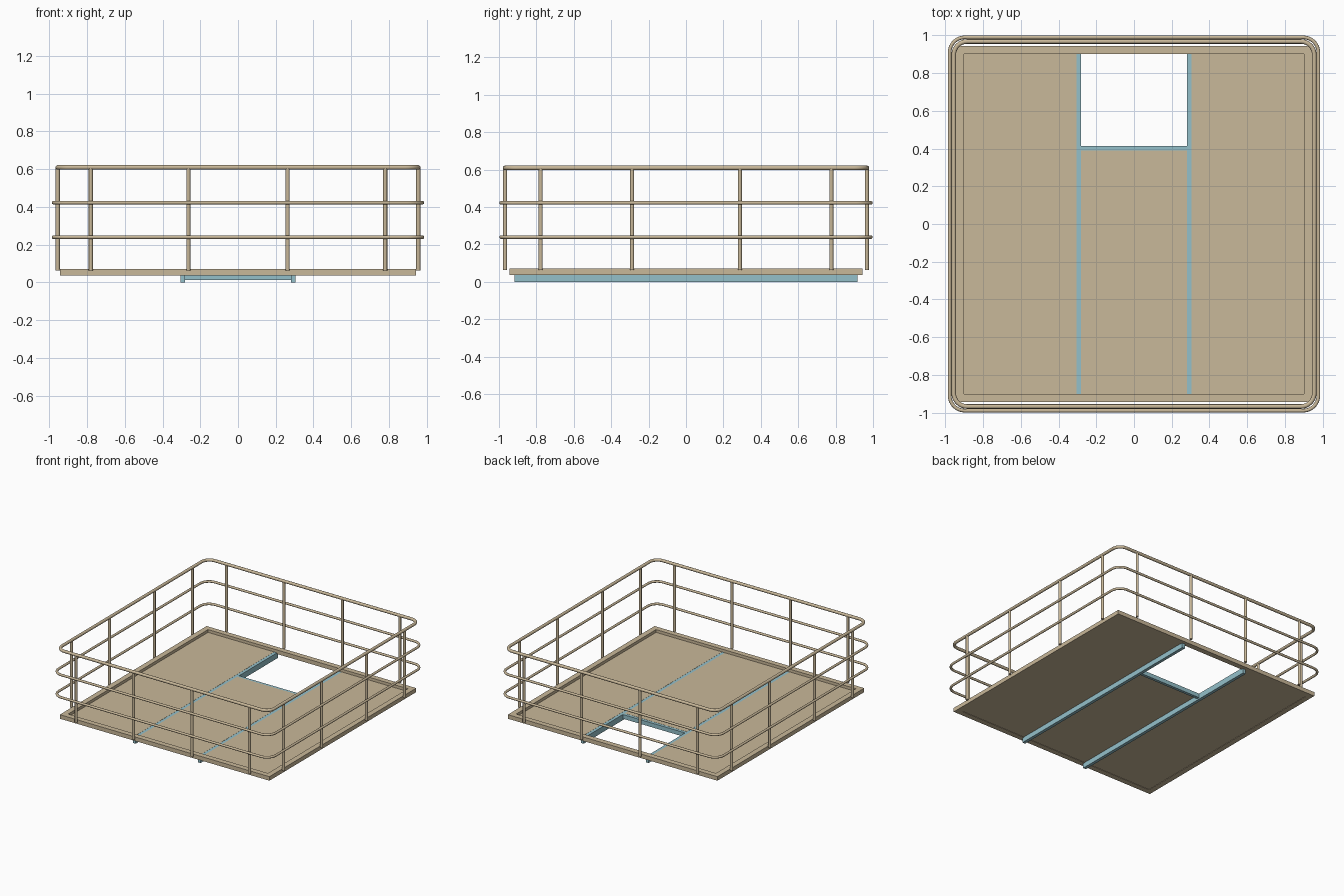
import bpy, bmesh, math
from mathutils import Vector

cube = bpy.data.objects.get("Cube")
if cube:
    bpy.data.objects.remove(cube, do_unlink=True)


def material(name, rgb):
    mat = bpy.data.materials.new(name)
    mat.use_nodes = True
    color = (*rgb, 1.0)
    mat.diffuse_color = color
    mat.node_tree.nodes["Principled BSDF"].inputs["Base Color"].default_value = color
    return mat


TAN = material("tan_paint", (0.584, 0.479, 0.319))
BLUE = material("pale_blue_steel", (0.296, 0.527, 0.591))


def mesh_object(name, bm, mat):
    bmesh.ops.recalc_face_normals(bm, faces=bm.faces)
    mesh = bpy.data.meshes.new(name)
    bm.to_mesh(mesh)
    bm.free()
    mesh.materials.append(mat)
    obj = bpy.data.objects.new(name, mesh)
    bpy.context.collection.objects.link(obj)
    return obj


def smooth(obj):
    bpy.ops.object.select_all(action="DESELECT")
    obj.select_set(True)
    bpy.context.view_layer.objects.active = obj
    bpy.ops.object.shade_smooth_by_angle(angle=math.radians(40))


def box(name, low, high, mat):
    low, high = Vector(low), Vector(high)
    bm = bmesh.new()
    bmesh.ops.create_cube(bm, size=1)
    bmesh.ops.scale(bm, vec=high - low, verts=bm.verts)
    bmesh.ops.translate(bm, vec=(low + high) / 2, verts=bm.verts)
    return mesh_object(name, bm, mat)


def square_ring(name, outer, inner, bottom, top, mat):
    bm = bmesh.new()
    corners = ((-1, -1), (1, -1), (1, 1), (-1, 1))
    section = ((outer, bottom), (outer, top), (inner, top), (inner, bottom))
    loops = [[bm.verts.new((x * r, y * r, z)) for x, y in corners] for r, z in section]
    for i in range(4):
        a, b = loops[i], loops[(i + 1) % 4]
        for j in range(4):
            k = (j + 1) % 4
            bm.faces.new((a[j], a[k], b[k], b[j]))
    return mesh_object(name, bm, mat)


def rail(name, half_x, half_y, z, radius, bend, steps=8, sides=12):
    """Closed round tube following a rounded rectangle."""
    bm = bmesh.new()
    rings = []
    for quarter, (sx, sy) in enumerate(((1, 1), (-1, 1), (-1, -1), (1, -1))):
        center = Vector((sx * (half_x - bend), sy * (half_y - bend), z))
        for step in range(steps + 1):
            angle = (quarter + step / steps) * math.pi / 2
            out = Vector((math.cos(angle), math.sin(angle), 0))
            ring = []
            for s in range(sides):
                t = 2 * math.pi * s / sides
                offset = out * (bend + radius * math.cos(t))
                ring.append(bm.verts.new(center + offset + Vector((0, 0, radius * math.sin(t)))))
            rings.append(ring)
    for i, a in enumerate(rings):
        b = rings[(i + 1) % len(rings)]
        for s in range(sides):
            n = (s + 1) % sides
            bm.faces.new((a[s], b[s], b[n], a[n]))
    smooth(mesh_object(name, bm, TAN))


def post(name, x, y, bottom=0.062, top=0.605, radius=0.011):
    bm = bmesh.new()
    bmesh.ops.create_cone(bm, cap_ends=True, segments=12, radius1=radius,
                          radius2=radius, depth=top - bottom)
    bmesh.ops.translate(bm, vec=(x, y, (top + bottom) / 2), verts=bm.verts)
    smooth(mesh_object(name, bm, TAN))


# Deck edge frame
EDGE, INNER = 0.944, 0.9
square_ring("deck_frame", EDGE, INNER, 0.037, 0.07, TAN)

# Floor panels, leaving the hatch opening at the back
BEAM_IN, BEAM_OUT, HATCH = 0.28, 0.305, 0.39
FLOOR_LOW, FLOOR_TOP = 0.04, 0.047
for side, sign in (("right", -1), ("left", 1)):
    xs = sorted((sign * BEAM_OUT, sign * INNER))
    box(side + "_floor_panel", (xs[0], -INNER, FLOOR_LOW), (xs[1], INNER, FLOOR_TOP), TAN)
    # Support beams under the deck
    xs = sorted((sign * BEAM_IN, sign * BEAM_OUT))
    box(side + "_support_beam", (xs[0], -0.917, 0), (xs[1], 0.917, FLOOR_TOP - 0.001), BLUE)
box("middle_floor_panel", (-BEAM_IN, -INNER, FLOOR_LOW), (BEAM_IN, HATCH, FLOOR_TOP), TAN)
box("hatch_cross_beam", (-BEAM_IN, HATCH, 0.012), (BEAM_IN, HATCH + 0.023, FLOOR_TOP - 0.001), BLUE)

# Guard rails: top rail over the posts, lower rails outside them
POST_X, POST_Y = 0.955, 0.967
rail("top_rail", POST_X, POST_Y, 0.609, 0.012, 0.07)
rail("middle_rail", POST_X + 0.022, POST_Y + 0.022, 0.422, 0.0095, 0.08)
rail("lower_rail", POST_X + 0.022, POST_Y + 0.022, 0.239, 0.0095, 0.08)

# Guard rail posts along all four sides
for sign, end, side in ((-1, "front", "right"), (1, "back", "left")):
    for i, x in enumerate((-0.78, -0.263, 0.263, 0.78), 1):
        post(f"{end}_post_{i}", x, sign * POST_Y)
    for i, y in enumerate((-0.777, -0.288, 0.288, 0.777), 1):
        post(f"{side}_post_{i}", sign * POST_X, y)
